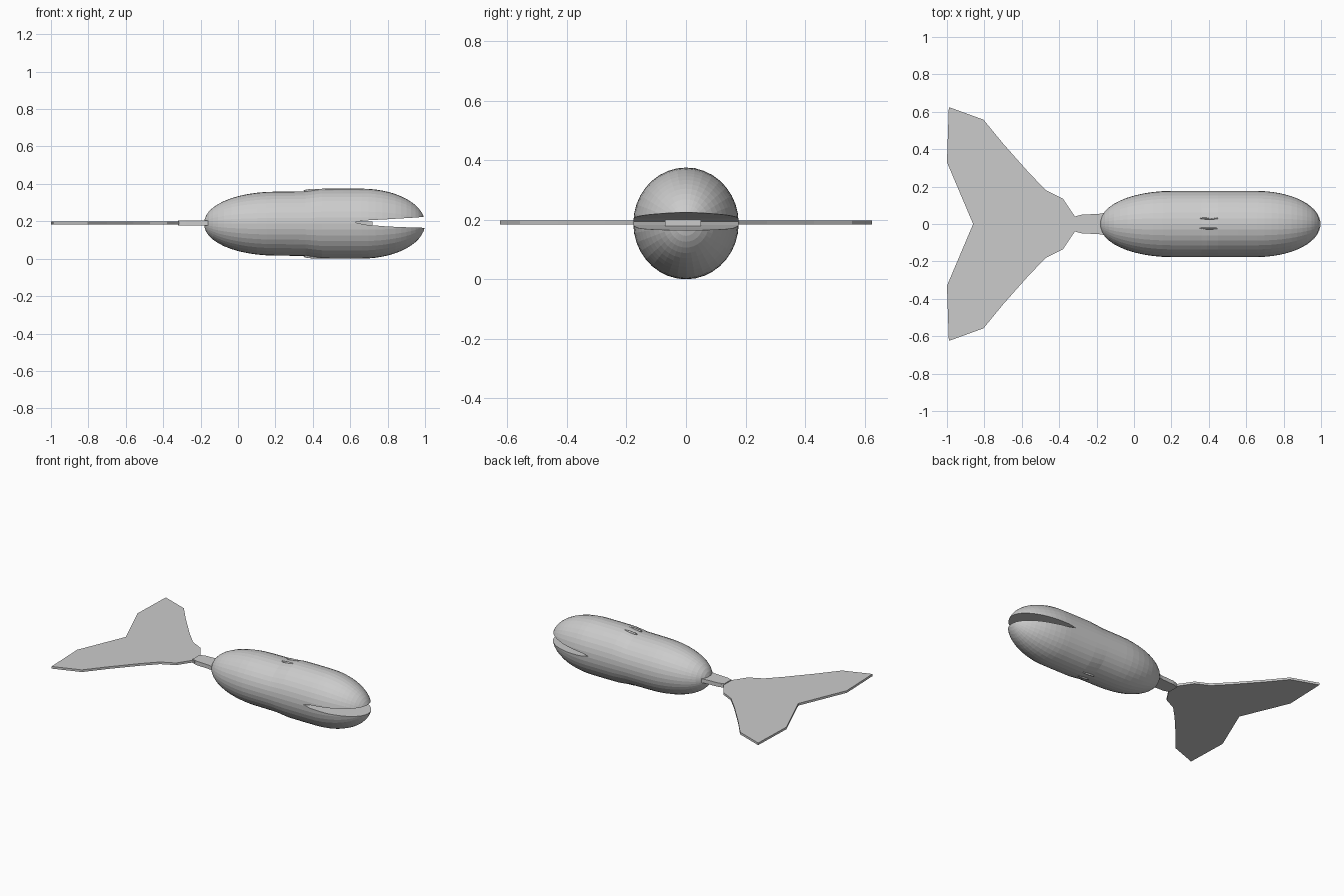
import bpy, bmesh
from math import sin, cos, pi, sqrt

if "Cube" in bpy.data.objects:
    bpy.data.objects.remove(bpy.data.objects["Cube"])

CZ = 0.1875  # height of the body axis


def make_object(name, bm):
    bmesh.ops.recalc_face_normals(bm, faces=bm.faces)
    mesh = bpy.data.meshes.new(name)
    bm.to_mesh(mesh)
    bm.free()
    ob = bpy.data.objects.new(name, mesh)
    bpy.context.collection.objects.link(ob)
    return ob


def prism(name, pts, lo, hi, axis):
    """Extrude a flat outline along z (outline in xy) or y (outline in xz)."""
    bm = bmesh.new()
    place = (lambda p, h: (p[0], p[1], h)) if axis == 'z' else (lambda p, h: (p[0], h, p[1]))
    face = bm.faces.new([bm.verts.new(place(p, lo)) for p in pts])
    ext = bmesh.ops.extrude_face_region(bm, geom=[face])
    move = (0, 0, hi - lo) if axis == 'z' else (0, hi - lo, 0)
    bmesh.ops.translate(bm, vec=move,
                        verts=[g for g in ext['geom'] if isinstance(g, bmesh.types.BMVert)])
    return make_object(name, bm)


def loft(name, rings, sides=36):
    """Skin elliptical rings (x, half width, half height) with closed ends."""
    bm = bmesh.new()
    loops = [[bm.verts.new((x, ry * cos(2 * pi * i / sides), CZ + rz * sin(2 * pi * i / sides)))
              for i in range(sides)] for x, ry, rz in rings]
    for a, b in zip(loops, loops[1:]):
        for i in range(sides):
            j = (i + 1) % sides
            bm.faces.new((a[i], a[j], b[j], b[i]))
    bm.faces.new(loops[0])
    bm.faces.new(loops[-1])
    return make_object(name, bm)


# Body: rounded back, slightly deeper head, rounded nose
rings = []
for k in range(1, 13):
    t = k / 12 * pi / 2
    rings.append((0.22 - 0.40 * cos(t - 0.04), 0.177 * sin(t), 0.171 * sin(t)))
rings += [(0.30, 0.177, 0.172), (0.36, 0.177, 0.173), (0.39, 0.177, 0.178),
          (0.45, 0.177, 0.1865), (0.56, 0.177, 0.1875)]
for k in range(0, 14):
    t = k / 14 * pi / 2
    rings.append((0.66 + 0.34 * sin(t), 0.177 * cos(t), 0.187 * cos(t)))
rings.append((1.0, 0.006, 0.006))
body = loft("body", rings)

# Mouth: wedge cut through the head
cutter = prism("mouth_cutter",
               [(0.625, 0.194), (0.68, 0.182), (0.80, 0.172), (0.90, 0.168), (1.1, 0.162),
                (1.1, 0.234), (0.95, 0.22), (0.80, 0.211), (0.67, 0.204)], -0.3, 0.3, 'y')
cutter.hide_render = True
cutter.hide_set(True)
cut = body.modifiers.new("mouth", 'BOOLEAN')
cut.operation = 'DIFFERENCE'
cut.solver = 'EXACT'
cut.object = cutter

# Small block at the back of the mouth
prism("tongue", [(0.60, -0.07), (0.72, -0.07), (0.72, 0.05), (0.60, 0.05)], 0.165, 0.2, 'z')

# Thin seams behind the head, above and below
for side, z in (("top", CZ + 0.176), ("bottom", CZ - 0.176)):
    for label, y in (("left", 0.03), ("right", -0.023)):
        bm = bmesh.new()
        bmesh.ops.create_uvsphere(bm, u_segments=12, v_segments=8, radius=1)
        bmesh.ops.scale(bm, vec=(0.065, 0.006, 0.010), verts=bm.verts)
        bmesh.ops.translate(bm, vec=(0.415, y, z), verts=bm.verts)
        make_object(f"{side}_seam_{label}", bm)

# Tail stem
stem = [(0.0, 0.06), (-0.14, 0.062), (-0.19, 0.054), (-0.28, 0.05), (-0.32, 0.038)]
prism("tail_stem", stem + [(x, -y) for x, y in reversed(stem)], 0.177, 0.204, 'z')

# Flat forked tail fin
half = [(-0.30, 0.045), (-0.315, 0.04), (-0.34, 0.075), (-0.38, 0.135), (-0.47, 0.18),
        (-0.56, 0.272), (-0.70, 0.43), (-0.805, 0.558), (-0.99, 0.625), (-1.0, 0.33)]
fin = half + [(-0.86, 0.0)] + [(x, -y) for x, y in reversed(half)]
prism("tail_fin", fin, 0.183, 0.198, 'z')
